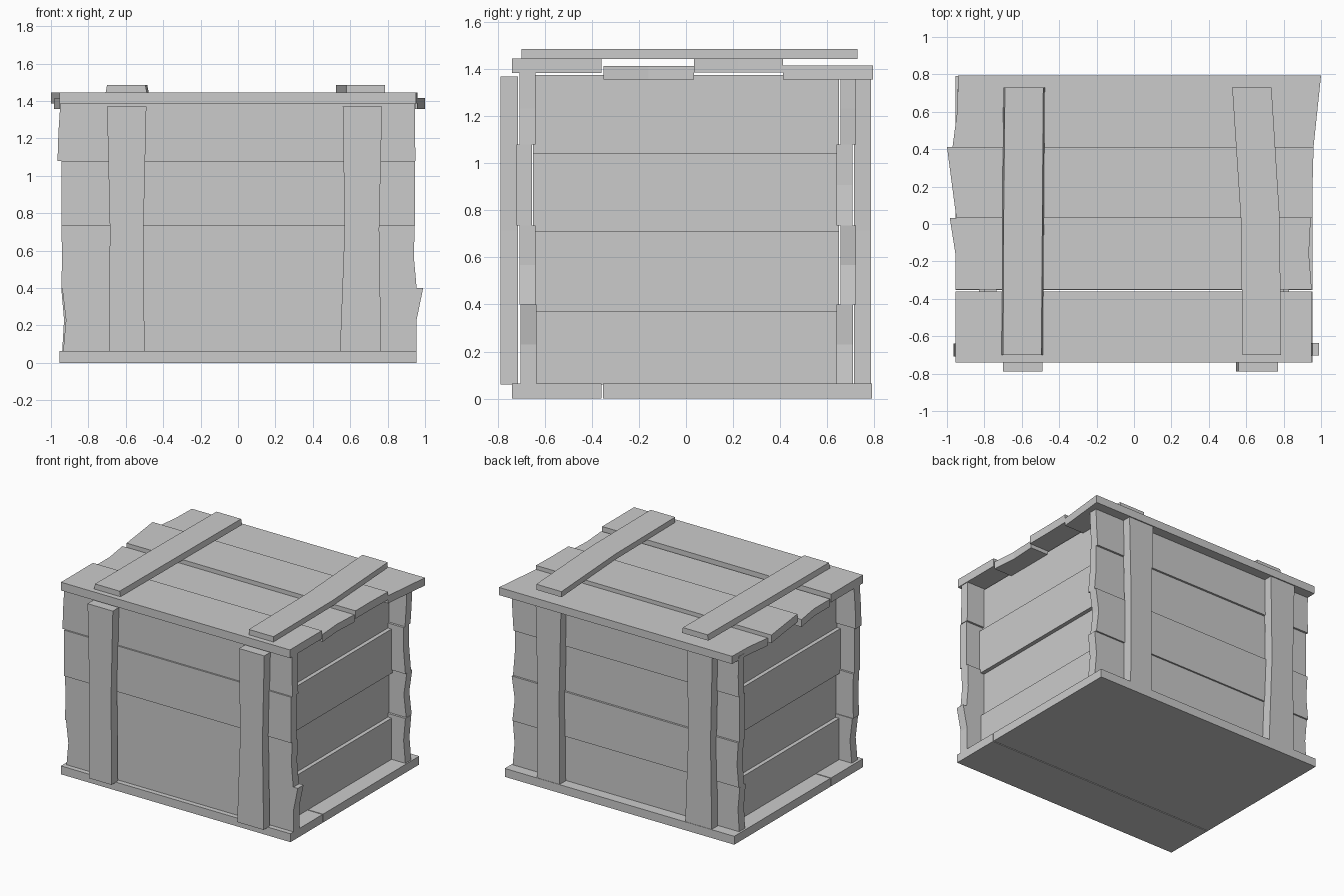
import bpy, bmesh

if "Cube" in bpy.data.objects:
    bpy.data.objects.remove(bpy.data.objects["Cube"])


def prism(name, outline, axis, lo, hi, taper=0.0):
    """Extrude a 2D outline along axis: 'y' -> outline is (x,z), 'z' -> (x,y), 'x' -> (y,z)."""
    cx = sum(p[0] for p in outline) / len(outline)

    def place(p, d, grow):
        a = p[0] + (grow if p[0] > cx else -grow)
        b = p[1]
        return {'x': (d, a, b), 'y': (a, d, b), 'z': (a, b, d)}[axis]

    bm = bmesh.new()
    v0 = [bm.verts.new(place(p, lo, taper)) for p in outline]
    v1 = [bm.verts.new(place(p, hi, 0.0)) for p in outline]
    bm.faces.new(v0)
    bm.faces.new(v1)
    n = len(outline)
    for i in range(n):
        j = (i + 1) % n
        bm.faces.new((v0[i], v0[j], v1[j], v1[i]))
    bmesh.ops.recalc_face_normals(bm, faces=bm.faces)
    me = bpy.data.meshes.new(name)
    bm.to_mesh(me)
    bm.free()
    ob = bpy.data.objects.new(name, me)
    bpy.context.collection.objects.link(ob)
    return ob


def board(b0, b1, left, right):
    """Outline between b0 and b1 with ragged ends given as (start, middle, end)."""
    bs = (b0, (b0 + b1) / 2, b1)
    return list(zip(right, bs)) + list(zip(left, bs))[::-1]


ROWS = [(0.06, 0.40), (0.40, 0.735), (0.735, 1.08), (1.08, 1.385)]

# floor boards
for i, (y0, y1) in enumerate([(-0.74, -0.36), (-0.353, 0.03), (0.03, 0.41), (0.41, 0.79)]):
    prism(f"floor_board_{i+1}", board(y0, y1, (-0.955,) * 3, (0.955,) * 3), 'z', 0, 0.063)

# front and back wall planks: left end, right end, near and far depth
front = [((-0.935, -0.92, -0.94), (0.955, 0.955, 0.99), -0.703, -0.635),
         ((-0.945, -0.94, -0.945), (0.955, 0.94, 0.945), -0.707, -0.64),
         ((-0.945,) * 3, (0.945,) * 3, -0.72, -0.655),
         ((-0.965, -0.96, -0.95), (0.95, 0.945, 0.945), -0.708, -0.64)]
back = [((-0.94, -0.93, -0.945), (0.945, 0.93, 0.945), 0.64, 0.71),
        ((-0.945, -0.93, -0.94), (0.94, 0.92, 0.945), 0.657, 0.722),
        ((-0.94,) * 3, (0.945, 0.93, 0.93), 0.64, 0.707),
        ((-0.945, -0.94, -0.945), (0.93, 0.94, 0.945), 0.657, 0.722)]
for label, wall in (("front", front), ("back", back)):
    for i, (left, right, y0, y1) in enumerate(wall):
        prism(f"{label}_plank_{i+1}", board(*ROWS[i], left, right), 'y', y0, y1)

# recessed end wall planks on both sides
END_ROWS = [(0.06, 0.373), (0.373, 0.71), (0.71, 1.043), (1.043, 1.375)]
for label, s in (("right", 1), ("left", -1)):
    for i, (z0, z1) in enumerate(END_ROWS):
        x = 0.83 if i % 2 == 0 else 0.80
        prism(f"{label}_end_plank_{i+1}", board(z0, z1, (-0.65,) * 3, (0.65,) * 3),
              'x', s * (x - 0.065), s * x)

# upright posts, the back pair being the front pair turned half round
posts = [board(0.06, 1.37, (-0.69, -0.685, -0.70), (-0.50, -0.505, -0.49)),
         board(0.06, 1.37, (0.545, 0.57, 0.56), (0.765, 0.755, 0.77))]
for i, outline in enumerate(posts):
    prism(f"front_post_{i+1}", outline, 'y', -0.788, -0.715)
    prism(f"back_post_{i+1}", [(-x, z) for x, z in outline], 'y', 0.715, 0.787)

# lid boards, alternately raised and lowered
lid = [(-0.74, -0.36, (-0.955,) * 3, (0.95,) * 3, 1.383, 1.445),
       (-0.35, 0.033, (-0.955, -0.955, -0.985), (0.95, 0.935, 0.945), 1.357, 1.413),
       (0.033, 0.413, (-0.95, -0.975, -1.0), (0.955, 0.955, 0.96), 1.385, 1.445),
       (0.413, 0.795, (-0.97, -0.945, -0.94), (0.96, 0.98, 1.0), 1.357, 1.415)]
for i, (y0, y1, left, right, z0, z1) in enumerate(lid):
    prism(f"lid_board_{i+1}", board(y0, y1, left, right), 'z', z0, z1)

# lid battens
prism("lid_batten_left", board(-0.70, 0.73, (-0.70, -0.697, -0.69), (-0.495, -0.49, -0.485)),
      'z', 1.443, 1.485, 0.008)
prism("lid_batten_right", board(-0.70, 0.73, (0.58, 0.572, 0.525), (0.785, 0.78, 0.735)),
      'z', 1.443, 1.485)
